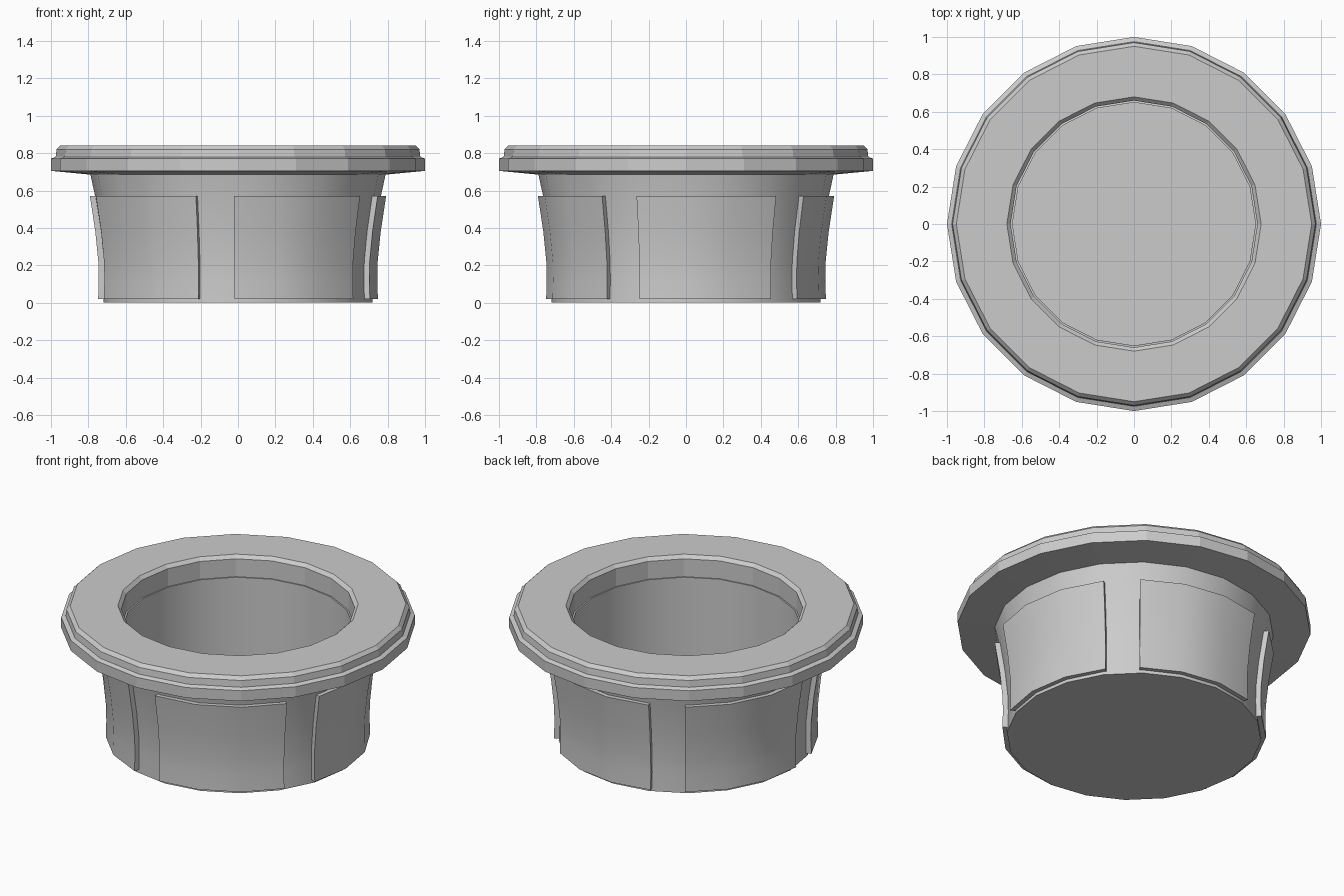
import bpy, bmesh, math

if "Cube" in bpy.data.objects:
    bpy.data.objects.remove(bpy.data.objects["Cube"])

SIDES = 20


def finish(name, bm, smooth):
    bmesh.ops.recalc_face_normals(bm, faces=bm.faces)
    me = bpy.data.meshes.new(name)
    bm.to_mesh(me)
    bm.free()
    ob = bpy.data.objects.new(name, me)
    bpy.context.collection.objects.link(ob)
    if smooth:
        bpy.ops.object.select_all(action='DESELECT')
        ob.select_set(True)
        bpy.context.view_layer.objects.active = ob
        bpy.ops.object.shade_smooth_by_angle(angle=math.radians(30))
    return ob


def point(r, a, z):
    return (r * math.cos(a), r * math.sin(a), z)


def revolve(name, profile, closed, smooth):
    """Spin an (r, z) profile; open profiles get both end discs capped."""
    bm = bmesh.new()
    rings = [[bm.verts.new(point(r, 2 * math.pi * i / SIDES, z)) for i in range(SIDES)]
             for r, z in profile]
    pairs = list(zip(rings, rings[1:]))
    if closed:
        pairs.append((rings[-1], rings[0]))
    else:
        bm.faces.new(rings[0])
        bm.faces.new(rings[-1])
    for a, b in pairs:
        for i in range(SIDES):
            j = (i + 1) % SIDES
            bm.faces.new((a[i], a[j], b[j], b[i]))
    return finish(name, bm, smooth)


def panel(name, profile, start, span, steps):
    """Curved raised pad following a list of (inner r, outer r, z)."""
    bm = bmesh.new()
    sections = []
    for k in range(steps + 1):
        a = start + span * k / steps
        outer = [bm.verts.new(point(ro, a, z)) for ri, ro, z in profile]
        inner = [bm.verts.new(point(ri, a, z)) for ri, ro, z in reversed(profile)]
        sections.append(outer + inner)
    n = len(sections[0])
    for s, t in zip(sections, sections[1:]):
        for i in range(n):
            j = (i + 1) % n
            bm.faces.new((s[i], s[j], t[j], t[i]))
    bm.faces.new(sections[0])
    bm.faces.new(sections[-1])
    return finish(name, bm, True)


# Hollow cup with a flared outer wall and blind bore
wall = [(0.72, 0.0), (0.717, 0.12), (0.719, 0.22), (0.735, 0.38), (0.764, 0.57), (0.79, 0.69)]
revolve("cup_body", wall + [(0.65, 0.71), (0.65, 0.05)], False, True)

# Stepped flange with chamfered outer and inner edges
revolve("flange", [(0.66, 0.70), (0.79, 0.685), (1.0, 0.705), (1.0, 0.77), (0.975, 0.78),
                   (0.97, 0.82), (0.95, 0.84), (0.68, 0.84), (0.66, 0.82)], True, False)

# Five raised grip pads around the cup
pad = [(r - 0.03, r + 0.028, z) for r, z in
       [(0.72, 0.02), (0.717, 0.12), (0.719, 0.22), (0.735, 0.38), (0.764, 0.57)]]
for k in range(5):
    panel(f"grip_pad_{k + 1}", pad, math.radians(-91.5 + 72 * k), math.radians(57), 3)
